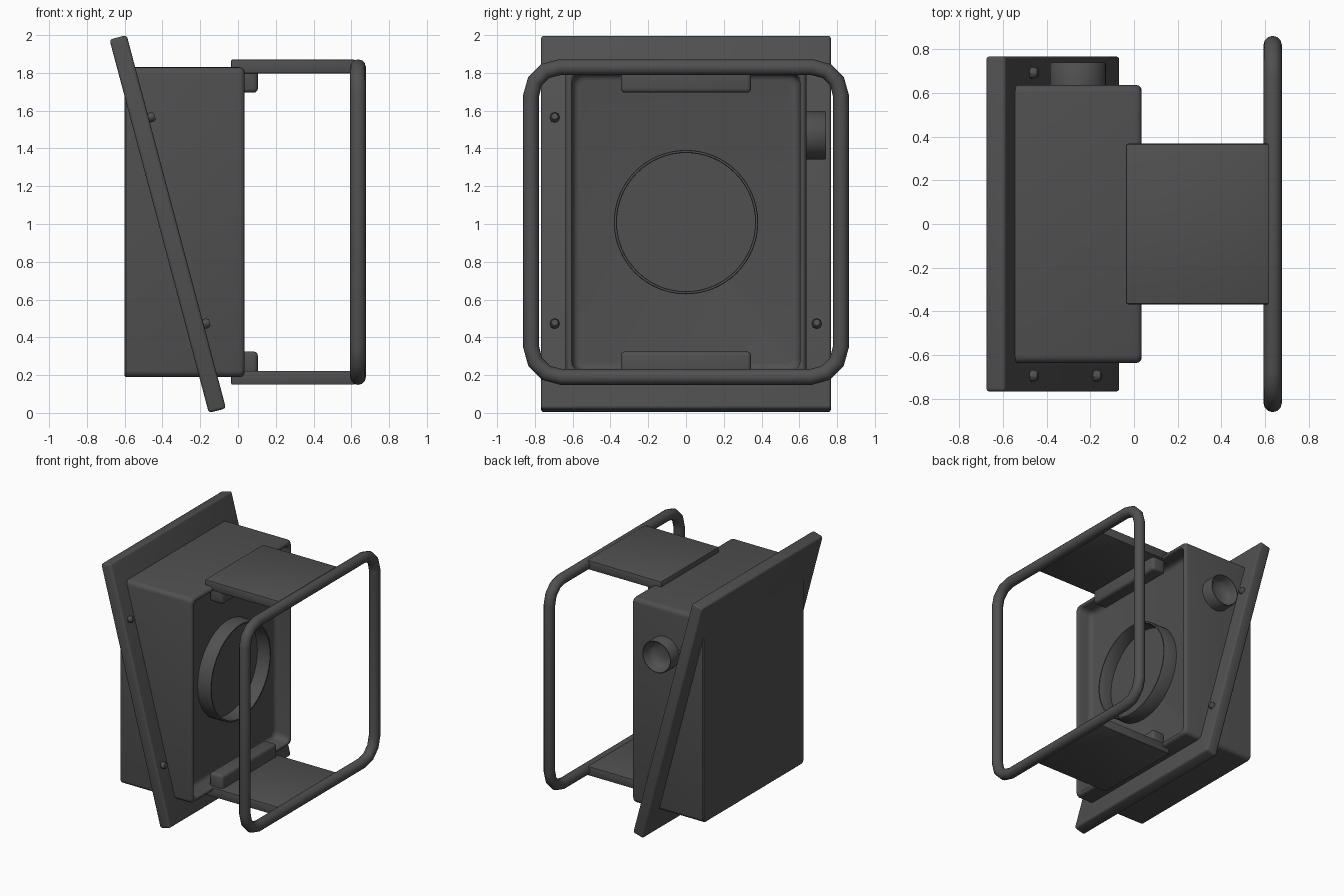
import bpy, bmesh, math
from mathutils import Matrix, Vector

if "Cube" in bpy.data.objects:
    bpy.data.objects.remove(bpy.data.objects["Cube"])

# single charcoal material for every part
charcoal = bpy.data.materials.new("charcoal")
charcoal.diffuse_color = (0.08, 0.08, 0.08, 1)
charcoal.use_nodes = True
charcoal.node_tree.nodes["Principled BSDF"].inputs["Base Color"].default_value = charcoal.diffuse_color


def finish(name, bm):
    bmesh.ops.recalc_face_normals(bm, faces=bm.faces)
    me = bpy.data.meshes.new(name)
    bm.to_mesh(me)
    bm.free()
    me.materials.append(charcoal)
    ob = bpy.data.objects.new(name, me)
    bpy.context.collection.objects.link(ob)
    bpy.ops.object.select_all(action='DESELECT')
    ob.select_set(True)
    bpy.context.view_layer.objects.active = ob
    bpy.ops.object.shade_smooth_by_angle(angle=math.radians(40))
    return ob


def loft(bm, loops):
    rings = [[bm.verts.new(p) for p in loop] for loop in loops]
    n = len(rings[0])
    for a, b in zip(rings, rings[1:]):
        for i in range(n):
            j = (i + 1) % n
            bm.faces.new((a[i], a[j], b[j], b[i]))
    bm.faces.new(rings[0])
    bm.faces.new(rings[-1])


def rounded_rect(x, hy, hz, r, cz, seg=4, r_low=None):
    pts = []
    for k, (sy, sz) in enumerate(((1, 1), (-1, 1), (-1, -1), (1, -1))):
        rr = r if sz > 0 or r_low is None else r_low
        for i in range(seg + 1):
            a = math.pi / 2 * (k + i / seg)
            pts.append(Vector((x, sy * (hy - rr) + rr * math.cos(a),
                               cz + sz * (hz - rr) + rr * math.sin(a))))
    return pts


def block(name, size, loc, bevel=0.01, seg=2, tilt=0.0):
    bm = bmesh.new()
    bmesh.ops.create_cube(bm, size=1, matrix=Matrix.Diagonal((*size, 1)))
    bmesh.ops.bevel(bm, geom=bm.edges[:], offset=bevel, segments=seg,
                    profile=0.5, affect='EDGES')
    bm.transform(Matrix.Translation(loc) @ Matrix.Rotation(tilt, 4, 'Y'))
    return finish(name, bm)


def lathe(name, profile, matrix, seg=48):
    # profile of (radius, height) spun around local z
    bm = bmesh.new()
    loft(bm, [[matrix @ Vector((r * math.cos(2 * math.pi * i / seg),
                                r * math.sin(2 * math.pi * i / seg), h))
               for i in range(seg)] for r, h in profile])
    return finish(name, bm)


TO_X = Matrix.Rotation(math.pi / 2, 4, 'Y')
TO_Y = Matrix.Rotation(-math.pi / 2, 4, 'X')
TILT = -math.radians(14.9)
CZ = 1.01

# housing with a recess in its +x face: (x, inset from the outer wall, corner radius)
bm = bmesh.new()
loft(bm, [rounded_rect(x, 0.637 - d, 0.82 - d, r, CZ) for x, d, r in (
    (-0.60, 0.007, 0.03), (-0.593, 0.0, 0.035),
    (0.008, 0.0, 0.035), (0.023, 0.004, 0.035), (0.032, 0.013, 0.035),
    (0.035, 0.024, 0.035), (0.032, 0.030, 0.04), (0.023, 0.034, 0.045),
    (-0.05, 0.036, 0.05), (-0.072, 0.041, 0.05), (-0.086, 0.053, 0.045),
    (-0.09, 0.070, 0.04))])
finish("housing", bm)

# tilted mounting flange
block("mounting_flange", (0.094, 1.535, 2.045), (-0.372, 0, 1.0), 0.016, 3, TILT)

# bolts on the flange
for y in (-0.695, 0.692):
    for along in (-0.56, 0.57):
        m = (Matrix.Translation((-0.367, y, 1.0)) @ Matrix.Rotation(TILT, 4, 'Y')
             @ Matrix.Translation((0.04, 0, along)) @ TO_X)
        lathe("flange_bolt", ((0.026, 0), (0.026, 0.022), (0.018, 0.036)), m, 8)

# raised ring in the recess
lathe("lens_ring", ((0.382, -0.10), (0.382, 0.021), (0.379, 0.025),
                    (0.369, 0.025), (0.366, 0.021), (0.366, -0.085)),
      Matrix.Translation((0, 0, CZ)) @ TO_X, 64)

# side port with a smoothly dished mouth
lathe("side_port", ((0.128, 0.60), (0.128, 0.735), (0.125, 0.74),
                    (0.120, 0.74), (0.117, 0.735), (0.113, 0.69),
                    (0.100, 0.665), (0.075, 0.648), (0.04, 0.641)),
      Matrix.Translation((-0.257, 0, 1.47)) @ TO_Y, 40)

# bracket plates and their clamping tabs, top and bottom
for label, s in (("top", 1), ("bottom", -1)):
    block(label + "_bracket", (0.655, 0.735, 0.074),
          (0.291, 0, CZ + s * 0.824), 0.008)
    block(label + "_tab", (0.12, 0.69, 0.14),
          (0.045, 0, CZ + s * 0.755), 0.022, 3)

# tubular guard loop
cu = bpy.data.curves.new("guard_loop", 'CURVE')
cu.dimensions = '3D'
cu.bevel_depth = 0.042
cu.bevel_resolution = 4
cu.materials.append(charcoal)
path = rounded_rect(0.635, 0.82, 0.82, 0.15, CZ, seg=3, r_low=0.16)
sp = cu.splines.new('POLY')
sp.points.add(len(path) - 1)
for p, co in zip(sp.points, path):
    p.co = (*co, 1)
sp.use_cyclic_u = True
bpy.context.collection.objects.link(bpy.data.objects.new("guard_loop", cu))
